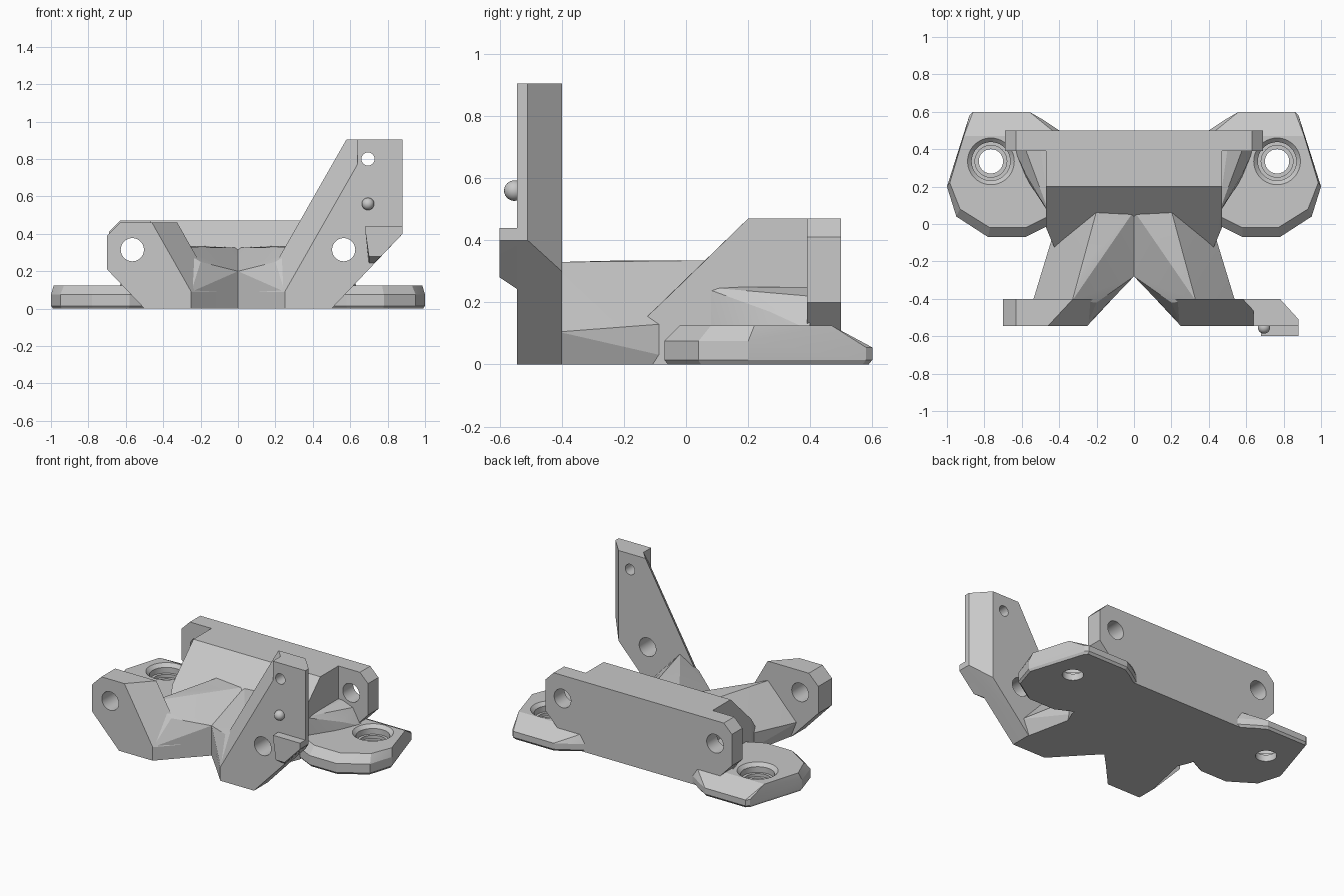
import bpy, bmesh
from mathutils import Vector, Matrix

cube = bpy.data.objects.get("Cube")
if cube:
    bpy.data.objects.remove(cube, do_unlink=True)

grey = bpy.data.materials.new("plain grey")
grey.use_nodes = True
COLOUR = (0.58, 0.58, 0.58, 1)
grey.diffuse_color = COLOUR
grey.node_tree.nodes["Principled BSDF"].inputs["Base Color"].default_value = COLOUR


def finish(name, bm):
    bmesh.ops.recalc_face_normals(bm, faces=bm.faces[:])
    mesh = bpy.data.meshes.new(name)
    bm.to_mesh(mesh)
    bm.free()
    mesh.materials.append(grey)
    ob = bpy.data.objects.new(name, mesh)
    bpy.context.collection.objects.link(ob)
    return ob


def solid(name, points, side=1):
    """Convex faceted block around points; side -1 mirrors it in x."""
    bm = bmesh.new()
    for x, y, z in points:
        bm.verts.new((x * side, y, z))
    res = bmesh.ops.convex_hull(bm, input=bm.verts[:])
    junk = {g for g in res["geom_interior"] + res["geom_unused"]
            if isinstance(g, bmesh.types.BMVert)}
    bmesh.ops.delete(bm, geom=list(junk), context='VERTS')
    bmesh.ops.dissolve_limit(bm, angle_limit=0.01, verts=bm.verts[:], edges=bm.edges[:])
    return finish(name, bm)


def at_y(y, outline):
    return [(x, y, z) for x, z in outline]


def at_z(z, outline):
    return [(x, y, z) for x, y in outline]


def cone(bm, radius1, radius2, depth, matrix):
    bmesh.ops.create_cone(bm, cap_ends=True, segments=40, radius1=radius1,
                          radius2=radius2, depth=depth, matrix=matrix)


def cut(ob, radius1, radius2, depth, matrix):
    bm = bmesh.new()
    cone(bm, radius1, radius2, depth, matrix)
    cutter = finish("cutter", bm)
    cutter.hide_render = True
    mod = ob.modifiers.new("hole", 'BOOLEAN')
    mod.operation, mod.solver, mod.object = 'DIFFERENCE', 'EXACT', cutter
    bpy.context.view_layer.objects.active = ob
    bpy.ops.object.modifier_apply(modifier=mod.name)
    bpy.data.objects.remove(cutter, do_unlink=True)


def cross_hole(ob, x, y, z, radius):
    cut(ob, radius, radius, 0.5,
        Matrix.Translation((x, y, z)) @ Matrix.Rotation(1.5707963, 4, 'X'))


# central body with the 45 degree front slope
parts = []
body = []
for s in (-1, 1):
    body += [(s * 0.47, 0.5, 0), (s * 0.47, 0.5, 0.47), (s * 0.47, 0.2, 0.47),
             (s * 0.47, -0.02, 0), (s * 0.47, -0.02, 0.255),
             (s * 0.42, -0.14, 0), (s * 0.42, -0.14, 0.14)]
parts.append(solid("central_body", body))

# wide rear plate with clipped corners
plate = [(0.5, 0), (0.69, 0.2), (0.69, 0.41), (0.63, 0.47)]
plate += [(-x, z) for x, z in plate]
rear = solid("rear_plate", at_y(0.39, plate) + at_y(0.5, plate))
for s in (-1, 1):
    cross_hole(rear, s * 0.565, 0.45, 0.315, 0.062)
parts.append(rear)

# mounting wings, gussets and front arms
wing_edge = [(0.4, 0.02), (0.58, -0.07), (0.78, -0.07), (0.95, 0.04), (1, 0.2),
             (0.88, 0.58), (0.86, 0.6), (0.56, 0.6), (0.49, 0.56), (0.4, 0.5)]
wing_top = [(0.4, 0.07), (0.58, -0.02), (0.77, -0.02), (0.93, 0.08),
            (0.985, 0.22), (0.91, 0.47), (0.4, 0.47)]
centre = Vector((0.7, 0.27))
wing_foot = [tuple(centre + (Vector(p) - centre) * 0.965) for p in wing_edge]
wing = at_z(0, wing_foot) + at_z(0.015, wing_edge) + at_z(0.125, wing_top)
wing += at_z(0.075, wing_edge[:5]) + at_z(0.055, wing_edge[5:])

gusset = [(0.45, 0.05, 0.25), (0.45, 0.4, 0.25), (0.5, 0.4, 0.25), (0.58, 0.27, 0.17),
          (0.58, 0.4, 0.22), (0.64, 0.4, 0.11), (0.45, 0.05, 0.1), (0.58, 0.25, 0.1)]

arm = [(0, -0.28, 0), (0.25, -0.54, 0), (0.5, -0.42, 0), (0.42, -0.1, 0),
       (0.4, 0.05, 0), (0, 0.1, 0),
       (0, -0.28, 0.2), (0.25, -0.54, 0.09), (0.2, -0.42, 0.25),
       (0.54, -0.41, 0.105), (0.42, -0.12, 0.125), (0.33, -0.41, 0.33),
       (0.26, -0.21, 0.335), (0.24, -0.11, 0.305), (0.2, 0.07, 0.335),
       (0, 0.07, 0.325), (0, 0.1, 0.325), (0.4, 0.05, 0.14)]

for s, side in ((1, "left"), (-1, "right")):
    w = solid(side + "_wing", wing, s)
    spot = (s * 0.765, 0.335)
    cut(w, 0.065, 0.065, 0.6, Matrix.Translation((*spot, 0)))
    cut(w, 0.085, 0.085, 0.1, Matrix.Translation((*spot, 0.095)))
    cut(w, 0.103, 0.103, 0.1, Matrix.Translation((*spot, 0.115)))
    cut(w, 0.1, 0.13, 0.03, Matrix.Translation((*spot, 0.115)))
    parts += [w, solid(side + "_gusset", gusset, s), solid(side + "_arm", arm, s)]

# short front plate
outer = [(0.5, 0), (0.7, 0.21), (0.7, 0.39), (0.63, 0.46)]
short = solid("short_front_plate",
              at_y(-0.545, outer + [(0.25, 0), (0.25, 0.09), (0.46, 0.46)]) +
              at_y(-0.4, outer + [(0.115, 0), (0.115, 0.09), (0.325, 0.46)]), -1)
cross_hole(short, -0.565, -0.45, 0.315, 0.062)
parts.append(short)

# tall front plate with its bevelled outer rear edge
side_edge = [(0.88, 0.4), (0.88, 0.905)]
rim = at_y(-0.545, side_edge) + at_y(-0.51, side_edge)
rim += at_y(-0.4, [(0.78, 0.3), (0.78, 0.905)])
tall = solid("tall_front_plate", rim +
             at_y(-0.545, [(0.25, 0), (0.5, 0), (0.25, 0.09), (0.715, 0.905)]) +
             at_y(-0.4, [(0.115, 0), (0.5, 0), (0.115, 0.09), (0.58, 0.905)]))
strip = [(0.64, 0.5), (0.64, 0.905), (0.76, 0.5), (0.76, 0.905)]
edge = solid("tall_plate_edge", at_y(-0.545, strip) + at_y(-0.42, strip))
cross_hole(tall, 0.565, -0.45, 0.315, 0.062)
for ob in (tall, edge):
    cross_hole(ob, 0.695, -0.45, 0.8, 0.035)
parts += [tall, edge]

# raised stop on the tall plate
stop = [(0.68, 0.44), (0.88, 0.44), (0.88, 0.4), (0.68, 0.42)]
parts.append(solid("raised_stop",
                   at_y(-0.6, stop + [(0.765, 0.28), (0.7, 0.28)]) +
                   at_y(-0.54, stop + [(0.725, 0.24), (0.7, 0.24)])))

# round locating bump
bm = bmesh.new()
bmesh.ops.create_uvsphere(bm, u_segments=24, v_segments=16, radius=0.033,
                          matrix=Matrix.Translation((0.695, -0.553, 0.56)))
parts.append(finish("locating_bump", bm))

# smooth round surfaces, keep facets crisp
bpy.ops.object.select_all(action='DESELECT')
for ob in parts:
    ob.select_set(True)
bpy.context.view_layer.objects.active = parts[0]
bpy.ops.object.shade_smooth_by_angle(angle=0.3)
